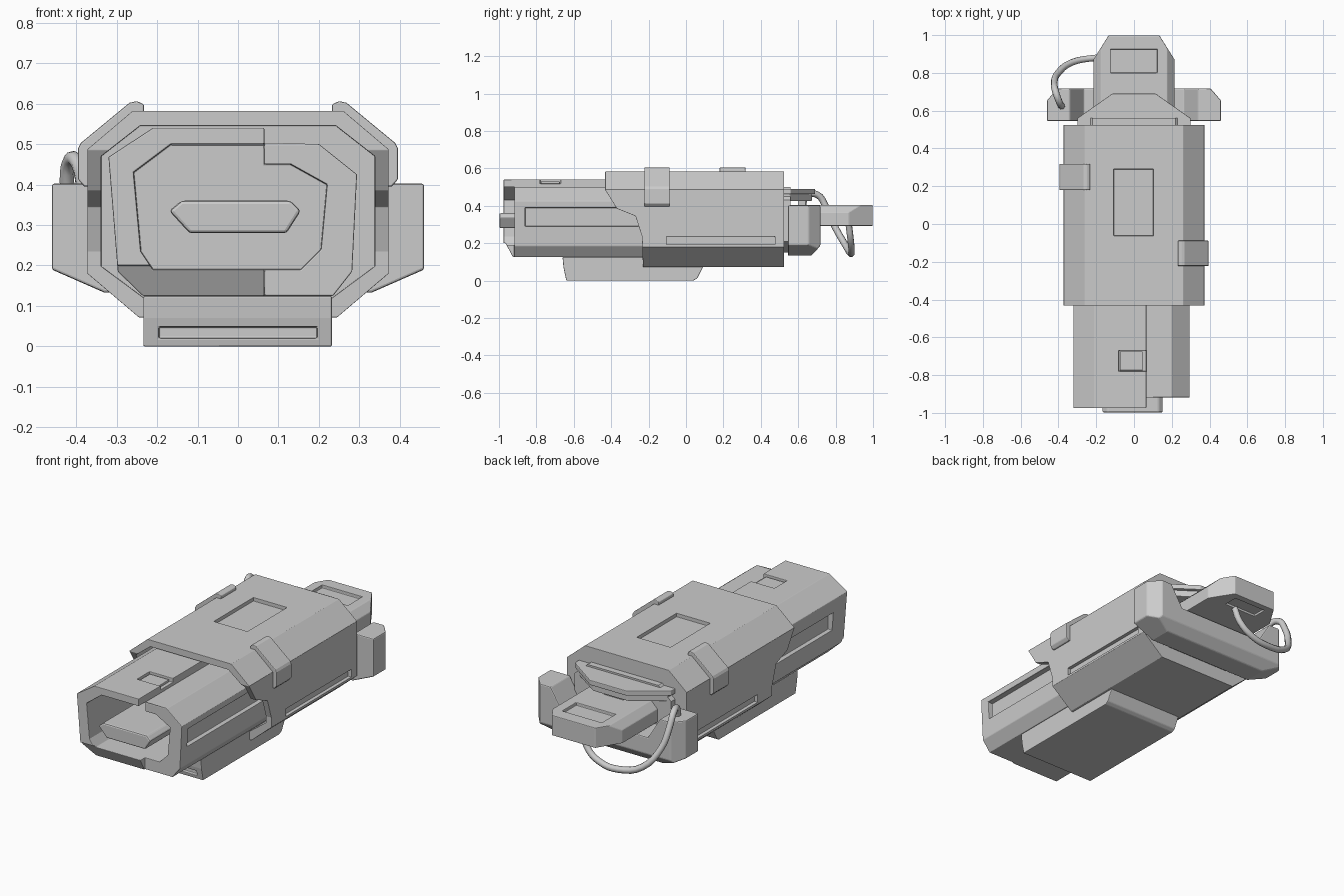
import bpy, bmesh
from mathutils import Vector

grey = bpy.data.materials.new("mid_grey")
grey.diffuse_color = (0.6, 0.6, 0.6, 1)


def prism(name, pts, axis, lo, hi, bevel=0.0):
    """Extrude a 2D outline along an axis: x -> (y, z), y -> (x, z), z -> (x, y)."""
    def place(p, d):
        return {'x': (d, p[0], p[1]), 'y': (p[0], d, p[1]), 'z': (p[0], p[1], d)}[axis]
    bm = bmesh.new()
    a = [bm.verts.new(place(p, lo)) for p in pts]
    b = [bm.verts.new(place(p, hi)) for p in pts]
    n = len(pts)
    bm.faces.new(a)
    bm.faces.new(b)
    for i in range(n):
        j = (i + 1) % n
        bm.faces.new((a[i], a[j], b[j], b[i]))
    bmesh.ops.recalc_face_normals(bm, faces=bm.faces)
    me = bpy.data.meshes.new(name)
    bm.to_mesh(me)
    bm.free()
    me.materials.append(grey)
    ob = bpy.data.objects.new(name, me)
    bpy.context.collection.objects.link(ob)
    if bevel:
        add_bevel(ob, bevel)
    return ob


def add_bevel(ob, width):
    m = ob.modifiers.new("bevel", 'BEVEL')
    m.width, m.segments, m.limit_method = width, 2, 'ANGLE'


def box(name, x0, x1, y0, y1, z0, z1, bevel=0.0):
    return prism(name, [(x0, y0), (x1, y0), (x1, y1), (x0, y1)], 'z', z0, z1, bevel)


def cut(ob, *cutters):
    for c in cutters:
        m = ob.modifiers.new("cut", 'BOOLEAN')
        m.operation, m.solver, m.object = 'DIFFERENCE', 'EXACT', c
    bpy.context.view_layer.update()
    dg = bpy.context.evaluated_depsgraph_get()
    me = bpy.data.meshes.new_from_object(ob.evaluated_get(dg))
    ob.modifiers.clear()
    ob.data = me
    for c in cutters:
        bpy.data.objects.remove(c)


def mirrored(half):
    return half + [(-x, z) for x, z in reversed(half)]


# Outer shell: hollow octagonal sleeve with stepped front sides
shell = prism("outer_shell", mirrored(
    [(0.245, 0.072), (0.372, 0.18), (0.372, 0.487), (0.26, 0.582)]), 'y', -0.432, 0.525)
bore = prism("bore", mirrored(
    [(0.23, 0.118), (0.338, 0.198), (0.338, 0.47), (0.242, 0.545)]), 'y', -0.6, 0.2)
step = prism("step", [(-0.7, 0.485), (-0.432, 0.485), (-0.37, 0.385), (-0.27, 0.345),
                      (-0.235, 0.235), (-0.225, -0.1), (-0.7, -0.1)], 'x', -0.6, 0.6)
cut(shell, bore, step,
    box("top_recess", -0.107, 0.102, -0.062, 0.29, 0.562, 0.7),
    box("slot_r", 0.352, 0.5, -0.105, 0.475, 0.192, 0.235),
    box("slot_l", -0.5, -0.352, -0.105, 0.475, 0.192, 0.235))
add_bevel(shell, 0.005)

# Inner barrel: hollow, notched along the top right
outer = [(-0.235, 0.125), (0.235, 0.125), (0.282, 0.185), (0.294, 0.425), (0.2, 0.5),
         (0.065, 0.5), (0.065, 0.54), (-0.21, 0.54), (-0.32, 0.468), (-0.297, 0.185)]
inner = [(-0.21, 0.19), (0.155, 0.19), (0.205, 0.24), (0.22, 0.4), (0.13, 0.45),
         (0.065, 0.45), (0.065, 0.5), (-0.165, 0.5), (-0.258, 0.43), (-0.24, 0.235)]
barrel = prism("inner_barrel", outer, 'y', -0.975, 0.1)
cut(barrel, prism("barrel_bore", inner, 'y', -1.2, -0.55),
    prism("right_setback", [(0.065, -1.2), (0.6, -1.2), (0.6, -0.918), (0.065, -0.918)],
          'z', 0, 0.7),
    prism("chin_setback", [(-1.2, 0.0), (-0.925, 0.0), (-0.925, 0.125), (-0.965, 0.2),
                           (-1.2, 0.2)], 'x', -0.5, 0.5),
    box("catch_recess", -0.08, 0.08, -0.78, -0.67, 0.518, 0.7),
    box("side_slot", 0.262, 0.5, -0.86, -0.15, 0.29, 0.39),
    box("side_slot_left", -0.5, -0.28, -0.86, -0.15, 0.29, 0.39))
add_bevel(barrel, 0.003)
box("catch_button", -0.075, 0.045, -0.775, -0.675, 0.51, 0.53, 0.003)

# Bolt inside the barrel mouth
prism("bolt", [(-0.12, 0.28), (0.12, 0.28), (0.155, 0.335), (0.13, 0.36), (-0.14, 0.36),
               (-0.17, 0.335)], 'y', -0.998, -0.5, 0.008)

# Underside block with a front groove
block = prism("under_block", [(-0.66, 0.125), (-0.655, 0.07), (-0.64, 0.0), (0.04, 0.0),
                              (0.06, 0.012), (0.1, 0.09), (0.1, 0.125)], 'x', -0.234, 0.232)
cut(block, box("groove", -0.195, 0.195, -0.8, -0.625, 0.02, 0.048))
add_bevel(block, 0.004)

# Clips wrapped over the shell's upper corners
clip = [(0.232, 0.57), (0.232, 0.598), (0.25, 0.606), (0.268, 0.602), (0.388, 0.503),
        (0.395, 0.49), (0.395, 0.412), (0.38, 0.395), (0.36, 0.395), (0.36, 0.47),
        (0.25, 0.57)]
prism("right_clip", clip, 'y', -0.222, -0.088, 0.004)
prism("left_clip", [(-x, z) for x, z in clip], 'y', 0.18, 0.318, 0.004)

# Rear neck and U-shaped cradle
prism("rear_neck", mirrored([(0.2, 0.15), (0.3, 0.21), (0.3, 0.43), (0.22, 0.5)]),
      'y', 0.5, 0.56)
cradle = prism("rear_cradle", [(-0.33, 0.133), (0.33, 0.133), (0.46, 0.19), (0.46, 0.402),
                               (0.34, 0.402), (0.265, 0.28), (-0.265, 0.28),
                               (-0.34, 0.402), (-0.46, 0.402), (-0.46, 0.19)],
               'y', 0.545, 0.718)
cut(cradle,
    prism("cradle_low", [(0.67, 0.0), (0.67, 0.133), (0.718, 0.185), (0.9, 0.185),
                         (0.9, 0.0)], 'x', -0.6, 0.6),
    *[prism("cradle_corner", [(s * 0.405, 0.8), (s * 0.405, 0.718), (s * 0.46, 0.655),
                              (s * 0.6, 0.655), (s * 0.6, 0.8)], 'z', 0, 0.6)
      for s in (-1, 1)])
add_bevel(cradle, 0.006)

# Rear tab with pressed recesses above and below
tab = prism("rear_tab", [(-0.215, 0.54), (0.215, 0.54), (0.215, 0.87), (0.135, 0.998),
                         (-0.135, 0.998), (-0.215, 0.87)], 'z', 0.292, 0.405)
edges = [prism("tab_edge", [(s * 0.175, 0.41), (s * 0.175, 0.405), (s * 0.215, 0.365),
                            (s * 0.3, 0.365), (s * 0.3, 0.41)], 'y', 0.4, 1.1)
         for s in (-1, 1)]
cut(tab, *edges, box("tab_recess", -0.125, 0.122, 0.8, 0.925, 0.388, 0.5),
    box("tab_recess_low", -0.1, 0.1, 0.88, 0.96, 0.2, 0.305))
add_bevel(tab, 0.004)

# Hood above the tab, tapered underneath, on a small post
hood = [(-0.3, 0.52), (0.3, 0.52), (0.3, 0.56), (0.115, 0.69), (-0.115, 0.69), (-0.3, 0.56)]
prism("hood_top", hood, 'z', 0.462, 0.49, 0.004)
prism("hood_under", [(x * 0.93, 0.52 + (y - 0.52) * 0.9) for x, y in hood],
      'z', 0.425, 0.463, 0.004)
box("hood_post", -0.06, 0.06, 0.6, 0.64, 0.4, 0.43)

# Wire loop from the left cradle ear round under the tab
path = [(-0.38, 0.62, 0.38), (-0.395, 0.645, 0.452), (-0.415, 0.7, 0.46),
        (-0.422, 0.75, 0.39), (-0.405, 0.795, 0.29), (-0.33, 0.855, 0.185),
        (-0.2, 0.88, 0.145), (-0.08, 0.885, 0.16), (0.0, 0.88, 0.22), (0.03, 0.87, 0.3)]
cu = bpy.data.curves.new("wire_loop", 'CURVE')
cu.dimensions = '3D'
cu.bevel_depth, cu.bevel_resolution, cu.resolution_u = 0.018, 2, 4
sp = cu.splines.new('BEZIER')
sp.bezier_points.add(len(path) - 1)
for bp, co in zip(sp.bezier_points, path):
    bp.co = Vector(co)
    bp.handle_left_type = bp.handle_right_type = 'AUTO'
cu.use_fill_caps = True
cu.materials.append(grey)
bpy.context.collection.objects.link(bpy.data.objects.new("wire_loop", cu))
